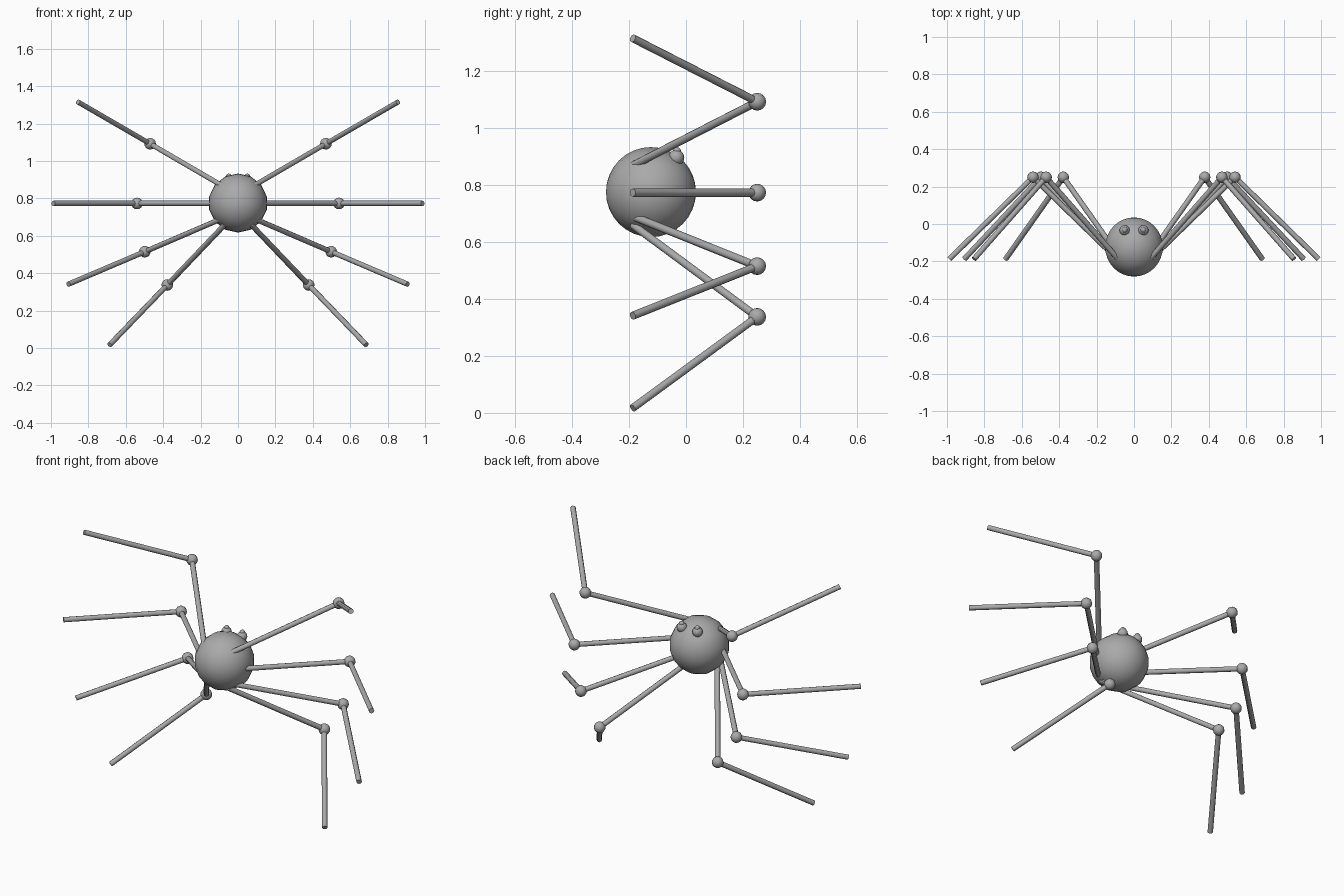
import bpy, math
from mathutils import Vector

if "Cube" in bpy.data.objects:
    bpy.data.objects.remove(bpy.data.objects["Cube"])

grey = bpy.data.materials.new("grey")
grey.diffuse_color = (0.4, 0.4, 0.4, 1)
grey.use_nodes = True
grey.node_tree.nodes["Principled BSDF"].inputs["Base Color"].default_value = grey.diffuse_color


def finish(name, angle):
    ob = bpy.context.object
    ob.name = name
    ob.data.materials.append(grey)
    bpy.ops.object.shade_smooth_by_angle(angle=math.radians(angle))
    return ob


def ball(name, loc, r, seg=16, rings=10, rot=(0, 0, 0)):
    bpy.ops.mesh.primitive_uv_sphere_add(segments=seg, ring_count=rings, radius=r,
                                         location=loc, rotation=rot)
    return finish(name, 40)


def rod(name, a, b, r=0.0145):
    a, b = Vector(a), Vector(b)
    d = b - a
    bpy.ops.mesh.primitive_cylinder_add(vertices=8, radius=r, depth=d.length,
                                        location=(a + b) / 2,
                                        rotation=d.to_track_quat('Z', 'Y').to_euler())
    return finish(name, 50)


# round body, poles facing front and back
ball("body", (0, -0.123, 0.775), 0.158, 14, 16, (math.pi / 2, 0, 0))

# legs: hip, knee and tip as (x, z), all hips and tips share one depth
legs = [((0.085, 0.868), (0.47, 1.092), (0.855, 1.315)),
        ((0.09, 0.773), (0.54, 0.773), (0.987, 0.773)),
        ((0.09, 0.69), (0.498, 0.515), (0.907, 0.341)),
        ((0.07, 0.66), (0.378, 0.337), (0.686, 0.017))]
for side, s in (("right", 1), ("left", -1)):
    for i, (hip, knee, tip) in enumerate(legs, 1):
        h = (s * hip[0], -0.187, hip[1])
        k = (s * knee[0], 0.25, knee[1])
        t = (s * tip[0], -0.187, tip[1])
        rod(f"{side}_upper_leg_{i}", h, k)
        rod(f"{side}_lower_leg_{i}", k, t)
        ball(f"{side}_knee_{i}", k, 0.031, 12, 8)
    # eye with a small raised pupil
    ball(f"{side}_eye", (s * 0.05, -0.034, 0.896), 0.028, 12, 8)
    ball(f"{side}_pupil", (s * 0.05, -0.032, 0.918), 0.015, 10, 6)
